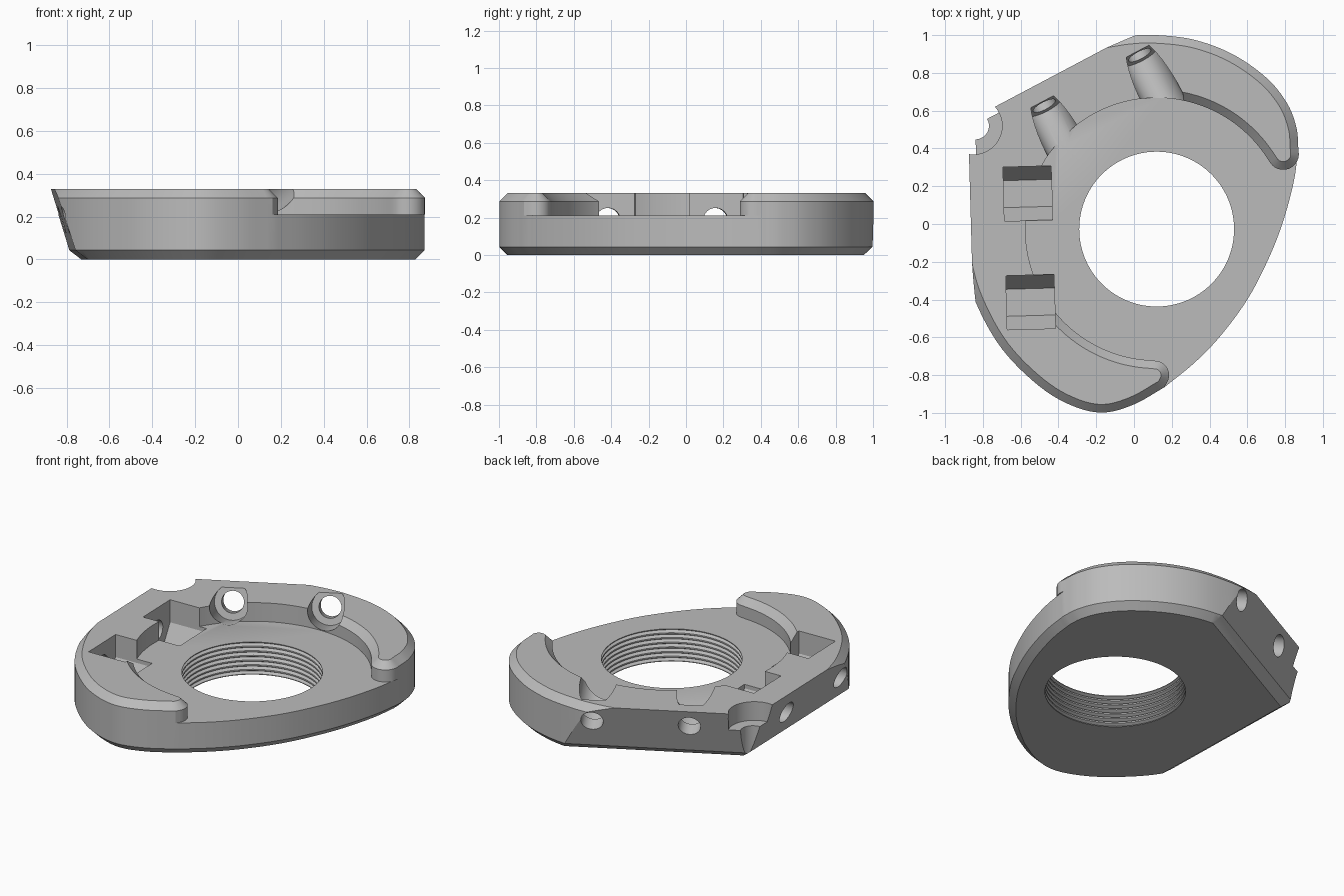
import bpy, bmesh, math
from math import sin, cos, radians, pi
from mathutils import Vector

if "Cube" in bpy.data.objects:
    bpy.data.objects.remove(bpy.data.objects["Cube"])

metal = bpy.data.materials.new("grey_metal")
metal.use_nodes = True
GREY = (0.5, 0.5, 0.5, 1)
metal.diffuse_color = GREY
metal.node_tree.nodes["Principled BSDF"].inputs["Base Color"].default_value = GREY

TOP, FLOOR, CH = 0.33, 0.21, 0.043
CENTRE = Vector((0.12, -0.027))


def make(name, rings):
    """Closed solid lofted through rings of equal length."""
    bm = bmesh.new()
    loops = [[bm.verts.new(p) for p in ring] for ring in rings]
    for a, b in zip(loops, loops[1:]):
        for i in range(len(a)):
            j = (i + 1) % len(a)
            bm.faces.new((a[i], a[j], b[j], b[i]))
    bm.faces.new(loops[0])
    bm.faces.new(loops[-1])
    bmesh.ops.recalc_face_normals(bm, faces=bm.faces)
    mesh = bpy.data.meshes.new(name)
    bm.to_mesh(mesh)
    bm.free()
    mesh.materials.append(metal)
    obj = bpy.data.objects.new(name, mesh)
    bpy.context.collection.objects.link(obj)
    return obj


def combine(target, other, operation):
    mod = target.modifiers.new("cut", 'BOOLEAN')
    mod.operation, mod.solver, mod.object = operation, 'EXACT', other
    bpy.context.view_layer.objects.active = target
    bpy.ops.object.modifier_apply(modifier=mod.name)
    bpy.data.objects.remove(other)


def frame(direction):
    d = Vector(direction).normalized()
    u = d.cross((0, 0, 1))
    u = u.normalized() if u.length > 0.01 else Vector((1, 0, 0))
    return d, u, u.cross(d)


def prism(section, start, direction, length):
    """Section points (sideways, up) swept from start along direction."""
    d, u, v = frame(direction)
    ring = [Vector(start) + u * a + v * b for a, b in section]
    return make("cutter", [ring, [p + d * length for p in ring]])


def circle(r, n=48):
    return [(r * cos(2 * pi * i / n), r * sin(2 * pi * i / n)) for i in range(n)]


def arc(c, r, a0, a1, n):
    return [Vector((c[0] + r * cos(a), c[1] + r * sin(a)))
            for a in (radians(a0 + (a1 - a0) * i / n) for i in range(n + 1))]


def spline(points, n=6):
    """Smooth curve through the points."""
    p = [Vector(q) for q in points]
    p = [2 * p[0] - p[1]] + p + [2 * p[-1] - p[-2]]
    out = []
    for a, b, c, d in zip(p, p[1:], p[2:], p[3:]):
        for t in (k / n for k in range(n)):
            out.append(0.5 * (2 * b + (c - a) * t + (2 * a - 5 * b + 4 * c - d) * t * t
                              + (3 * b - a - 3 * c + d) * t ** 3))
    return out + [p[-2]]


def inset(loop, amounts):
    """Move a clockwise loop inward by an amount per point."""
    out = []
    for i, p in enumerate(loop):
        t = (loop[(i + 1) % len(loop)] - loop[i - 1]).normalized()
        out.append(p + Vector((t.y, -t.x)) * amounts[i])
    return out


def at(loop, z):
    return [(p.x, p.y, z) for p in loop]


# Plan outline: rim side carries the raised wall, open side is flat
rim = spline([(0.16, -0.865), (0, -0.955), (-0.16, -0.998), (-0.32, -0.965), (-0.5, -0.86),
              (-0.7, -0.66), (-0.84, -0.41), (-0.91, -0.17), (-1, 0.3), (-0.92, 0.7),
              (-0.55, 0.92), (-0.22, 0.965), (-0.03, 0.995), (0.12, 1), (0.32, 0.975),
              (0.52, 0.9), (0.7, 0.775), (0.81, 0.64), (0.86, 0.51), (0.87, 0.4)])
open_side = spline([(0.87, 0.4), (0.845, 0.22), (0.785, 0), (0.705, -0.2), (0.6, -0.4),
                    (0.46, -0.59), (0.32, -0.735), (0.16, -0.865)])
outline = rim + open_side[1:-1]
body = make("base_plate", [at(inset(outline, [CH] * len(outline)), 0),
                           at(outline, CH), at(outline, FLOOR)])

# Raised wall with rounded tips; the inner edge is bevelled only on the two horns
tip_back = arc((0.79, 0.37), 0.083, 10, -149, 12)
inner = arc(CENTRE, 0.695, 31, 269.3, 96)[1:-1]
tip_front = arc((0.11, -0.8), 0.076, 89, -32, 10)
wall = rim + tip_back + inner + tip_front
angles = [math.degrees(math.atan2(*(p - CENTRE).yx)) % 360 for p in inner]
bevels = ([CH] * (len(rim) + len(tip_back)) + [0 if 87 < a < 213 else CH for a in angles]
          + [CH] * len(tip_front))
raised = make("raised_wall", [at(wall, FLOOR), at(wall, TOP - CH), at(inset(wall, bevels), TOP)])
combine(body, raised, 'UNION')
body.name = body.data.name = "mounting_plate"

# Two undercut flat sides, each with a bevel along the bottom
LEAN = 0.31
left_n = Vector((cos(radians(181.6)), sin(radians(181.6)), 0))
back_n = Vector((cos(radians(117.9)), sin(radians(117.9)), 0))
square = [(-2, -2), (2, -2), (2, 2), (-2, 2)]
for n, dist in ((left_n, 0.863), (back_n, 0.893)):
    for d, z, slope in ((dist, TOP, LEAN), (dist - 0.089, CH, 1.3)):
        combine(body, prism(square, n * d + Vector((0, 0, z)), n - Vector((0, 0, slope)), 2),
                'DIFFERENCE')

# Counterbored tilted screw holes through the back flat
axis = (back_n - Vector((0, 0, LEAN))).normalized()
side = Vector((-back_n.y, back_n.x, 0))
for s in (-0.445, 0.127):
    seat = back_n * 0.775 + side * s + Vector((0, 0, 0.25))
    combine(body, prism(circle(0.108), seat, -axis, 0.5), 'DIFFERENCE')
    combine(body, prism(circle(0.066), seat - axis * 0.05, axis, 0.4), 'DIFFERENCE')

# Hexagonal nut slots open at the top, with screw holes to the left flat
W, AXIS_Z = 0.143, 0.185
slot = [(-W, 0.3), (-W, 0), (-W / 2, -W * 0.87), (W / 2, -W * 0.87), (W, 0), (W, 0.3)]
for x, y in ((-0.435, 0.165), (-0.42, -0.41)):
    start = Vector((x, y, AXIS_Z))
    combine(body, prism(slot, start, left_n, 0.255), 'DIFFERENCE')
    combine(body, prism(circle(0.066), start + left_n * 0.2, left_n, 0.4), 'DIFFERENCE')

# Corner scallop with a smaller hole beneath
combine(body, prism(circle(0.152), (-0.85, 0.52, FLOOR), (0, 0, 1), 0.3), 'DIFFERENCE')
combine(body, prism(circle(0.072), (-0.84, 0.52, -0.1), (0, 0, 1), 0.6), 'DIFFERENCE')

# Threaded central bore
TURNS = 7
pitch = FLOOR / TURNS
levels = [(-0.05, 0.41)]
for k in range(TURNS):
    z = k * pitch
    levels += [(z + pitch * 0.15, 0.41), (z + pitch * 0.5, 0.43), (z + pitch * 0.85, 0.41)]
levels.append((TOP, 0.41))
bore = make("bore", [at([CENTRE + Vector(p) for p in circle(r, 96)], z) for z, r in levels])
combine(body, bore, 'DIFFERENCE')

# Smooth the curved walls and keep the edges crisp
bpy.ops.object.select_all(action='DESELECT')
body.select_set(True)
bpy.context.view_layer.objects.active = body
bpy.ops.object.shade_smooth_by_angle(angle=radians(25))
